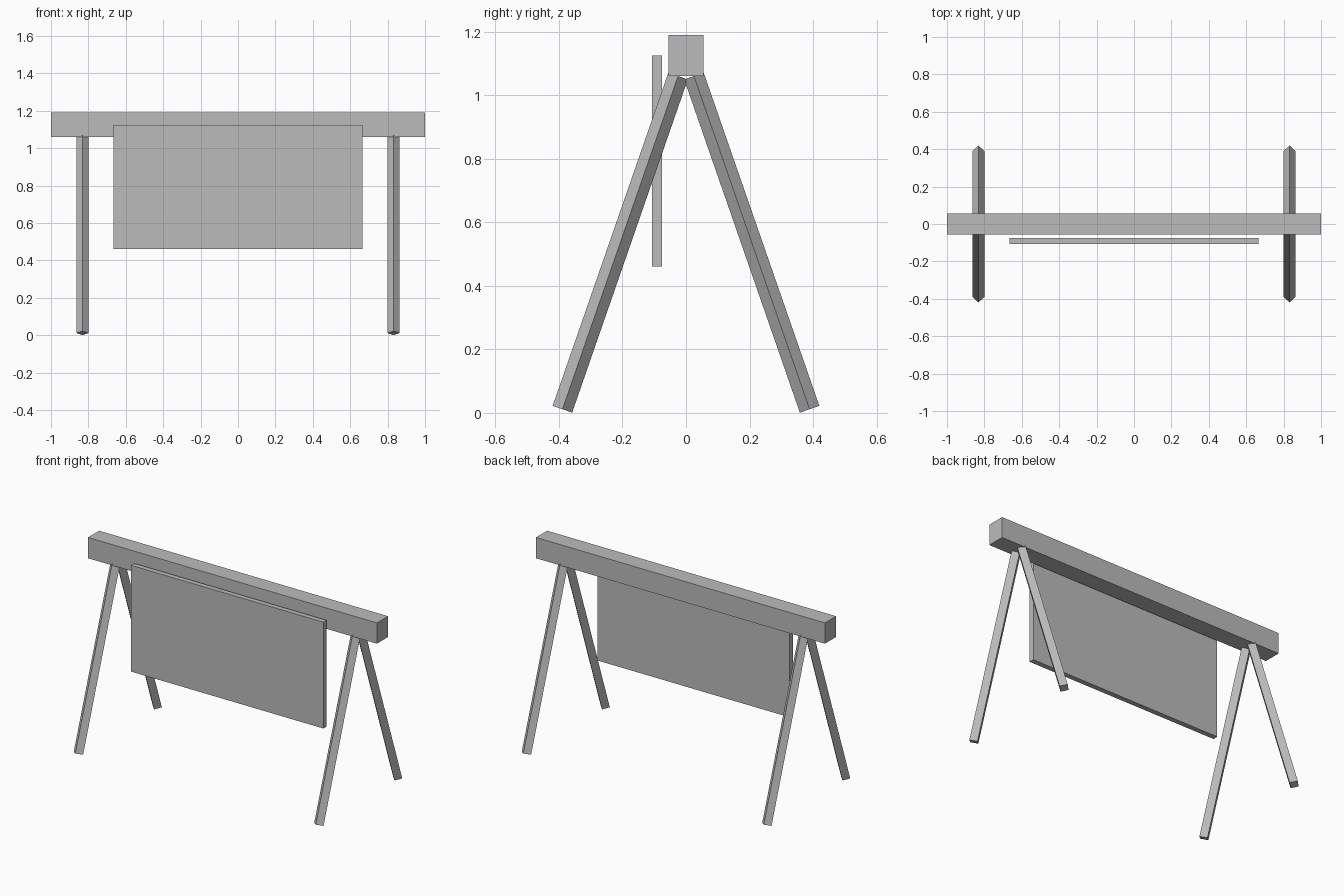
import bpy
import math
from mathutils import Vector

if "Cube" in bpy.data.objects:
    bpy.data.objects.remove(bpy.data.objects["Cube"])

grey = bpy.data.materials.new("mid_grey")
grey.diffuse_color = (0.5, 0.5, 0.5, 1.0)
grey.use_nodes = True
grey.node_tree.nodes["Principled BSDF"].inputs["Base Color"].default_value = grey.diffuse_color


def box(name, size, centre):
    bpy.ops.mesh.primitive_cube_add(size=1, location=centre)
    obj = bpy.context.object
    obj.name = name
    obj.scale = size
    bpy.ops.object.transform_apply(location=False, rotation=False, scale=True)
    obj.data.materials.append(grey)


def strut(name, foot, top, radius):
    """Four-sided bar with its corners facing along x and along the leaning plane."""
    foot, top = Vector(foot), Vector(top)
    axis = top - foot
    tilt = -math.atan2(axis.y, axis.z)
    bpy.ops.mesh.primitive_cylinder_add(
        vertices=4, radius=radius, depth=axis.length,
        location=(foot + top) / 2, rotation=(tilt, 0, 0))
    obj = bpy.context.object
    obj.name = name
    obj.data.materials.append(grey)


# Top beam
box("top_beam", (2.0, 0.11, 0.13), (0, 0, 1.125))

# Hanging board in front of the beam
box("board", (1.33, 0.032, 0.665), (0, -0.091, 0.7925))

# Splayed legs, one A-shaped pair near each end
for side, x in (("left", -0.832), ("right", 0.832)):
    for face, s in (("front", -1), ("back", 1)):
        strut(f"{side}_{face}_leg", (x, s * 0.389, 0.0115), (x, s * 0.025, 1.06), 0.0325)
